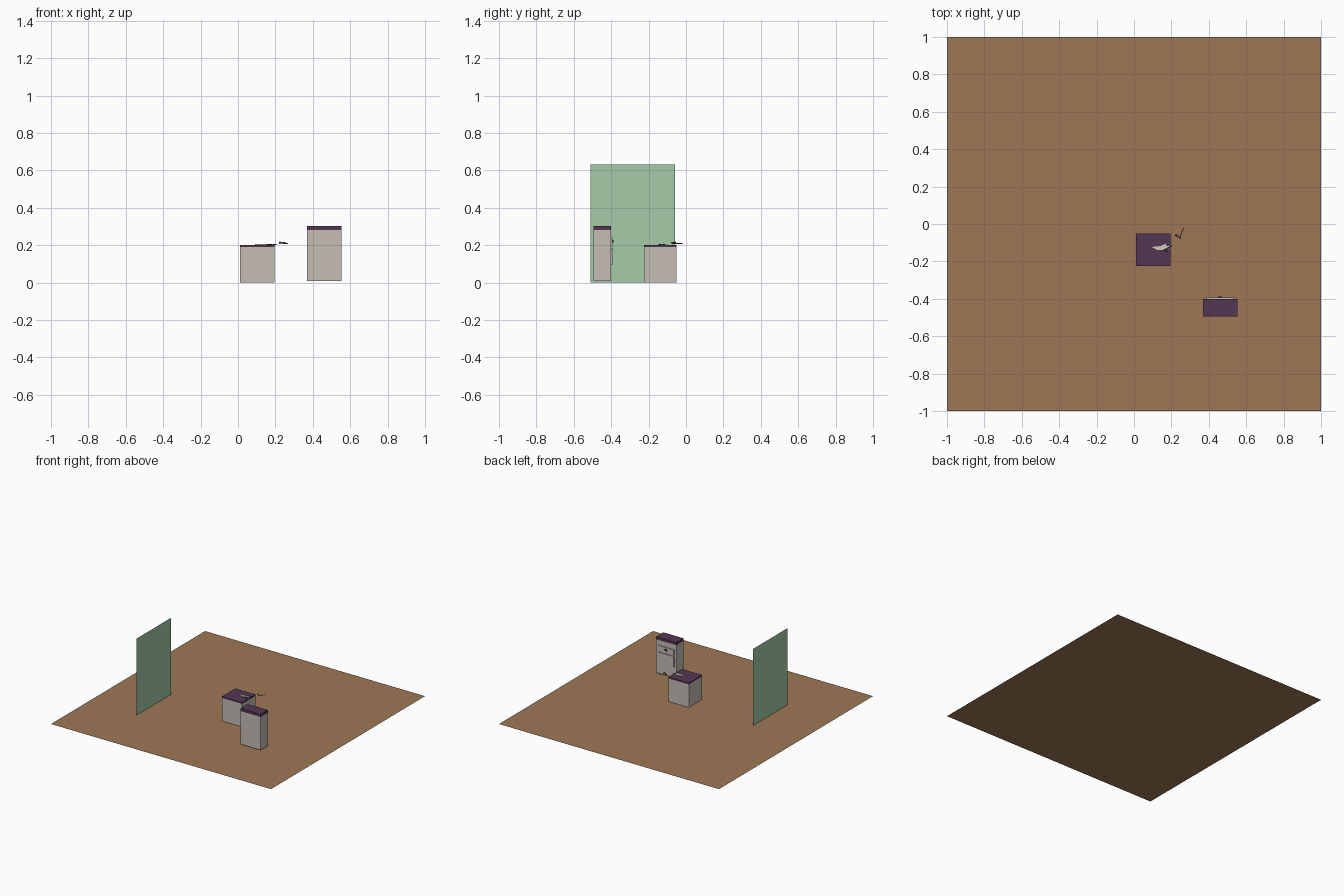
import bpy, bmesh, math
from mathutils import Matrix, Vector

if "Cube" in bpy.data.objects:
    bpy.data.objects.remove(bpy.data.objects["Cube"])


def mat(name, rgb):
    lin = [(c / 255 / 12.92 if c < 10 else ((c / 255 + 0.055) / 1.055) ** 2.4) for c in rgb]
    m = bpy.data.materials.new(name)
    m.diffuse_color = (*lin, 1)
    m.use_nodes = True
    m.node_tree.nodes["Principled BSDF"].inputs["Base Color"].default_value = m.diffuse_color
    return m


brown = mat("floor_brown", (157, 119, 86))
grey = mat("warm_grey", (197, 189, 181))
purple = mat("dark_purple", (84, 54, 84))
green = mat("pale_green", (166, 203, 168))
pale = mat("pale_blade", (212, 200, 192))
dark = mat("dark_metal", (52, 42, 40))
wood = mat("tool_wood", (140, 112, 88))


def finish(name, bm, material):
    me = bpy.data.meshes.new(name)
    bmesh.ops.recalc_face_normals(bm, faces=bm.faces)
    bm.to_mesh(me)
    bm.free()
    me.materials.append(material)
    ob = bpy.data.objects.new(name, me)
    bpy.context.collection.objects.link(ob)
    return ob


def sheet(name, corners, material):
    bm = bmesh.new()
    bm.faces.new([bm.verts.new(c) for c in corners])
    me_ob = finish(name, bm, material)
    return me_ob


def box(name, x, y, z, material):
    bm = bmesh.new()
    c = [(a[0] + a[1]) / 2 for a in (x, y, z)]
    s = [a[1] - a[0] for a in (x, y, z)]
    bmesh.ops.create_cube(bm, size=1, matrix=Matrix.Translation(c) @ Matrix.Diagonal((*s, 1)))
    return finish(name, bm, material)


def plate(name, outline, z0, z1, material):
    bm = bmesh.new()
    f = bm.faces.new([bm.verts.new((x, y, z0)) for x, y in outline])
    r = bmesh.ops.extrude_face_region(bm, geom=[f])
    for v in r["geom"]:
        if isinstance(v, bmesh.types.BMVert):
            v.co.z = z1
    return finish(name, bm, material)


def bar(name, a, b, r, material):
    a, b = Vector(a), Vector(b)
    d = b - a
    bm = bmesh.new()
    m = Matrix.Translation((a + b) / 2) @ d.to_track_quat('Z', 'Y').to_matrix().to_4x4()
    bmesh.ops.create_cone(bm, cap_ends=True, segments=6, radius1=r, radius2=r, depth=d.length, matrix=m)
    return finish(name, bm, material)


# Floor and standing panel
sheet("floor", [(-1, -1, 0), (1, -1, 0), (1, 1, 0), (-1, 1, 0)], brown)
sheet("wall_panel", [(-.566, -.51, 0), (-.566, -.06, 0), (-.566, -.06, .63), (-.566, -.51, .63)], green)

# Low block with top slab
box("block_body", (.01, .195), (-.225, -.05), (0, .189), grey)
box("block_top", (.01, .195), (-.225, -.05), (.189, .2), purple)

# Tall cabinet with drawer and door on the back
box("cabinet_body", (.37, .553), (-.495, -.402), (.008, .28), grey)
box("cabinet_top", (.37, .553), (-.495, -.402), (.28, .302), purple)
box("cabinet_drawer", (.388, .535), (-.402, -.394), (.192, .24), grey)
box("cabinet_door", (.388, .535), (-.402, -.394), (.095, .184), grey)
box("drawer_pull", (.45, .468), (-.394, -.387), (.213, .227), dark)

# Blade-like tool lying on the block
plate("tool_blade", [(.09, -.122), (.12, -.121), (.15, -.115), (.172, -.104), (.17, -.116), (.192, -.118),
                     (.19, -.130), (.165, -.137), (.125, -.140), (.11, -.131)], .2, .205, pale)
bar("tool_grip", (.155, -.142, .204), (.205, -.115, .204), .003, dark)
bar("tool_guard", (.162, -.145, .203), (.182, -.143, .203), .003, dark)

# Small hammer floating beside the block
bar("hammer_handle", (.265, -.02, .209), (.245, -.072, .209), .002, dark)
bar("hammer_head", (.225, -.06, .213), (.252, -.076, .213), .005, wood)
bar("hammer_tip", (.222, -.058, .213), (.226, -.061, .213), .006, dark)
